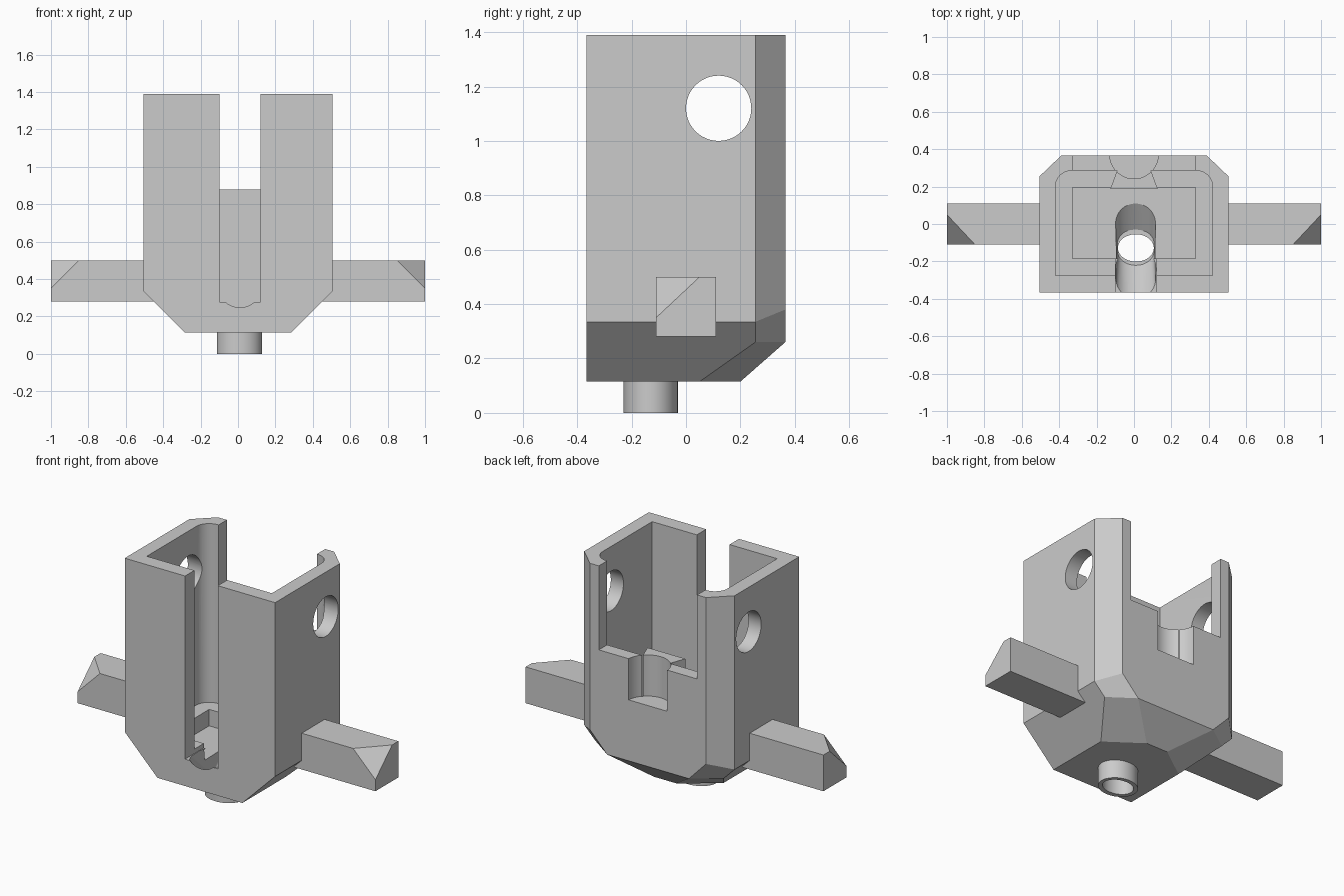
import bpy, bmesh
from math import cos, sin, pi, radians

cube = bpy.data.objects.get("Cube")
if cube:
    bpy.data.objects.remove(cube, do_unlink=True)

grey = bpy.data.materials.new("plain_grey")
grey.use_nodes = True
grey.diffuse_color = (0.6, 0.6, 0.6, 1)
grey.node_tree.nodes["Principled BSDF"].inputs["Base Color"].default_value = (0.6, 0.6, 0.6, 1)


def hull(name, points):
    """Convex solid around the points."""
    bm = bmesh.new()
    for p in points:
        bm.verts.new(p)
    result = bmesh.ops.convex_hull(bm, input=bm.verts)
    spare = {v for v in result["geom_interior"] if isinstance(v, bmesh.types.BMVert)}
    bmesh.ops.delete(bm, geom=list(spare), context="VERTS")
    bmesh.ops.dissolve_limit(bm, angle_limit=radians(0.6), verts=bm.verts, edges=bm.edges)
    bmesh.ops.recalc_face_normals(bm, faces=bm.faces)
    mesh = bpy.data.meshes.new(name)
    bm.to_mesh(mesh)
    bm.free()
    mesh.materials.append(grey)
    ob = bpy.data.objects.new(name, mesh)
    bpy.context.collection.objects.link(ob)
    return ob


def box(name, x0, x1, y0, y1, z0, z1):
    return hull(name, [(x, y, z) for x in (x0, x1) for y in (y0, y1) for z in (z0, z1)])


def ring(cx, cy, z, rx, ry, n=48):
    return [(cx + rx * cos(2 * pi * i / n), cy + ry * sin(2 * pi * i / n), z) for i in range(n)]


def combine(target, tool, operation="DIFFERENCE"):
    """Apply a boolean and drop the tool."""
    tool.hide_render = True
    mod = target.modifiers.new("cut", "BOOLEAN")
    mod.operation = operation
    mod.solver = "EXACT"
    mod.object = tool
    graph = bpy.context.evaluated_depsgraph_get()
    mesh = bpy.data.meshes.new_from_object(target.evaluated_get(graph))
    target.modifiers.clear()
    target.data = mesh
    bpy.data.objects.remove(tool, do_unlink=True)


def mirrored(points):
    return points + [(-x, y, z) for x, y, z in points]


# Housing with bevelled back corners and tapered underside
body = hull("housing", mirrored([
    (0.505, -0.365, 1.39), (0.505, 0.255, 1.39), (0.39, 0.365, 1.39),
    (0.505, -0.365, 0.335), (0.285, -0.365, 0.115),
    (0.505, 0.255, 0.335), (0.43, 0.255, 0.26), (0.285, 0.05, 0.115),
    (0.075, 0.2, 0.115), (0.275, 0.365, 0.26), (0.39, 0.365, 0.38)]))

# Main cavity with rounded back corners, and a smaller stepped pocket
arc = [pi / 2 * i / 10 for i in range(11)]
outline = [(0.42, -0.275)] + [(0.335 + 0.085 * cos(a), 0.2 + 0.085 * sin(a)) for a in arc]
cavity = hull("cavity", mirrored([(x, y, z) for x, y in outline for z in (0.305, 1.6)]))
combine(body, cavity)
combine(body, box("pocket", -0.33, 0.33, -0.185, 0.195, 0.205, 0.5))

# Slots in the front and back walls
combine(body, box("front_slot", -0.1, 0.12, -0.6, -0.18, 0.278, 1.6))
combine(body, box("back_slot", -0.33, 0.33, 0.23, 0.6, 0.88, 1.6))

# Flared boss inside the back wall, hollowed by a round notch from outside
flare = [(0.085, 0.3), (0.09, 0.285), (0.127, 0.187)]
boss = hull("boss", mirrored([(x, y, z) for x, y in flare for z in (0.3, 0.88)]))
combine(body, boss, "UNION")
combine(body, hull("notch", ring(0, 0.372, 0.63, 0.13, 0.13) + ring(0, 0.372, 1.2, 0.13, 0.13)))

# Round cross hole through both side walls
pin = [(x, 0.12 + a, 1.12 + b) for x in (-0.8, 0.8) for a, b, _ in ring(0, 0, 0, 0.12, 0.12)]
combine(body, hull("cross_hole", pin))

# Sloping channel running down to the outlet
combine(body, hull("channel", ring(0.01, -0.128, 0.1, 0.096, 0.073)
                   + ring(0.008, 0.01, 0.21, 0.107, 0.107)
                   + ring(0.01, -0.315, 0.3, 0.107, 0.107)))

# Outlet tube
tube = hull("outlet_tube", ring(0.008, -0.13, 0, 0.12, 0.1) + ring(0.008, -0.13, 0.118, 0.12, 0.1))
combine(tube, hull("bore", ring(0.01, -0.128, -0.2, 0.096, 0.073)
                   + ring(0.01, -0.128, 0.3, 0.096, 0.073)))

# Side arms with one clipped corner at each tip
for name, s in (("left_arm", 1), ("right_arm", -1)):
    hull(name, [(s * x, y, z) for x, y, z in (
        (0.44, -0.11, 0.28), (0.44, 0.11, 0.28), (0.44, -0.11, 0.5), (0.44, 0.11, 0.5),
        (1, -0.11, 0.28), (1, 0.11, 0.28), (1, 0.11, 0.5),
        (1, -0.11, 0.35), (0.85, -0.11, 0.5), (1, 0.05, 0.5))])

# Smooth the round surfaces, keep edges crisp
for ob in (body, tube):
    bpy.ops.object.select_all(action="DESELECT")
    ob.select_set(True)
    bpy.context.view_layer.objects.active = ob
    bpy.ops.object.shade_smooth_by_angle(angle=radians(20))
